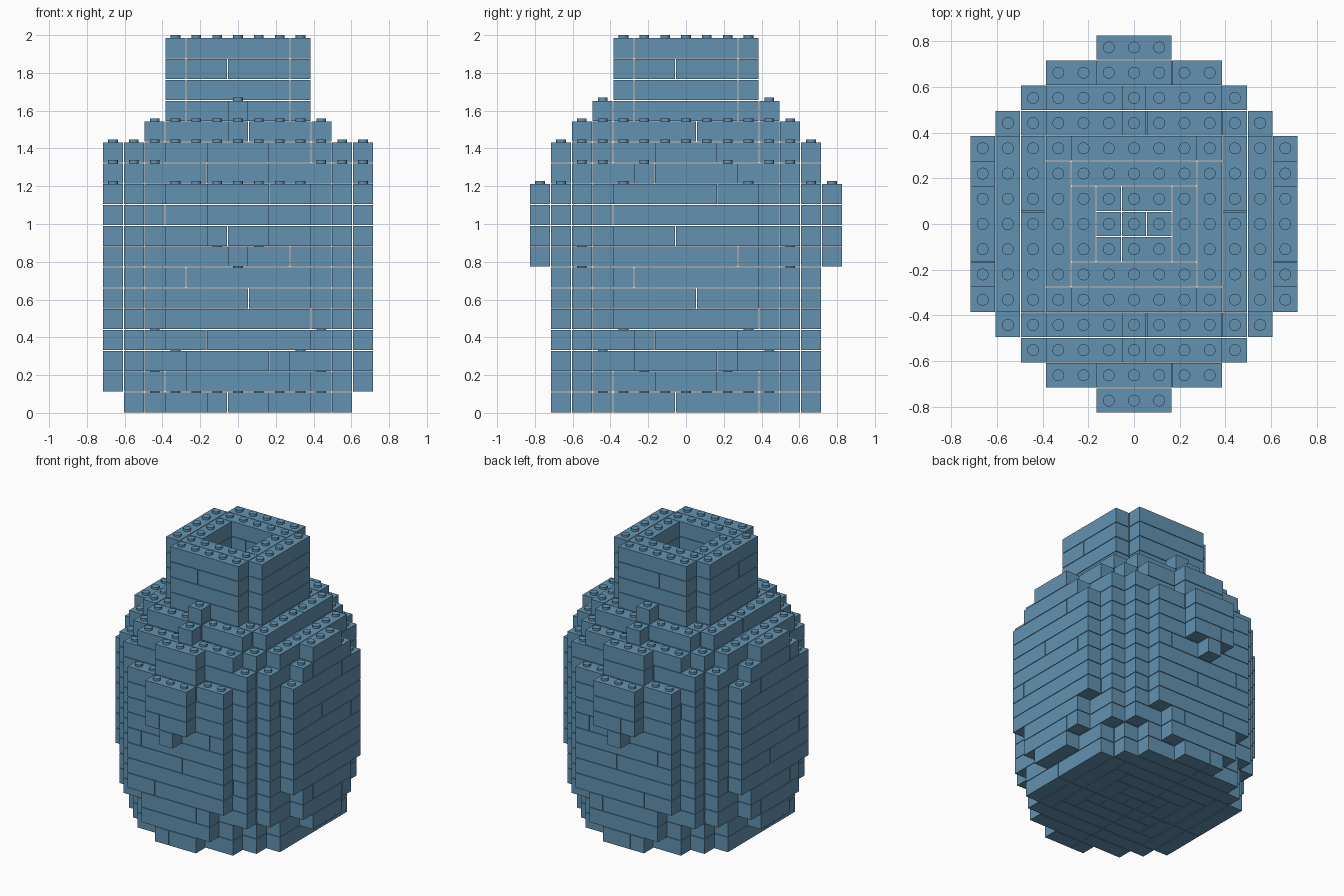
import bpy
import bmesh
import math
from mathutils import Matrix, Vector

cube = bpy.data.objects.get("Cube")
if cube:
    bpy.data.objects.remove(cube, do_unlink=True)

PITCH = 0.1103       # cell width and course height
GAP = 0.004          # joint between bricks
STUD_R, STUD_H = 0.026, 0.015

# Half-width in cells of each row, from the middle row outwards, per course
BASE = ["5555431", "6655432", "6665542", "6665543"]
BELLY = ["6666543"] * 3 + ["66665430"] + ["66665431"] * 3
SHOULDER = ["6665541", "6655431", "444430", "33320"]
NECK = ["3332"] * 3
COURSES = BASE + BELLY + SHOULDER + NECK

blue = bpy.data.materials.new("steel_blue")
blue.use_nodes = True
colour = (0.125, 0.29, 0.44, 1)
blue.diffuse_color = colour
blue.node_tree.nodes["Principled BSDF"].inputs["Base Color"].default_value = colour


def footprint(rows):
    """All cells of a course outline, mirrored in both directions."""
    cells = set()
    for r, width in enumerate(rows):
        for x in range(-int(width), int(width) + 1):
            cells |= {(x, r), (x, -r)}
    return cells


def hollow(cells):
    """Keep a wall two cells thick."""
    near = [(dx, dy) for dx in range(-2, 3) for dy in range(-2, 3)
            if abs(dx) + abs(dy) <= 2]
    return {(x, y) for x, y in cells
            if any((x + dx, y + dy) not in cells for dx, dy in near)}


def brick_runs(cells, course):
    """Group cells into straight bricks that follow the wall, with staggered joints."""
    along_x = {c for c in cells if abs(c[1]) >= abs(c[0])}
    for group, axis in ((along_x, 0), (cells - along_x, 1)):
        run = []
        for c in sorted(group, key=lambda c: (c[1 - axis], c[axis])):
            joins = run and c[1 - axis] == run[-1][1 - axis] and c[axis] == run[-1][axis] + 1
            joint_here = (c[axis] + course * 3) % 8 == 0
            if run and (not joins or joint_here):
                yield run[0], run[-1]
                run = []
            run.append(c)
        if run:
            yield run[0], run[-1]


def finish(bm, name):
    mesh = bpy.data.meshes.new(name)
    bm.to_mesh(mesh)
    bm.free()
    mesh.materials.append(blue)
    obj = bpy.data.objects.new(name, mesh)
    bpy.context.collection.objects.link(obj)
    return obj


def add_bricks(bm, cells, course):
    for a, b in brick_runs(cells, course):
        centre = Vector((a[0] + b[0], a[1] + b[1], 2 * course + 1)) * PITCH / 2
        size = [(b[0] - a[0] + 1) * PITCH - GAP, (b[1] - a[1] + 1) * PITCH - GAP, PITCH - GAP]
        bmesh.ops.create_cube(bm, size=1,
                              matrix=Matrix.Translation(centre) @ Matrix.Diagonal(size + [1]))


def add_stud(bm, x, y, course):
    top = (course + 1) * PITCH
    low = top - GAP
    high = top + STUD_H - 0.0004
    bmesh.ops.create_cone(bm, cap_ends=True, segments=16, radius1=STUD_R, radius2=STUD_R,
                          depth=high - low,
                          matrix=Matrix.Translation((x * PITCH, y * PITCH, (low + high) / 2)))


# Solid floor course, hollow courses above it
layers = [footprint(rows) for rows in COURSES]
layers = layers[:1] + [hollow(cells) for cells in layers[1:]]

# Brick courses, one object per section of the vase
start = 0
for name, section in (("base", BASE), ("belly", BELLY), ("shoulder", SHOULDER), ("neck", NECK)):
    bm = bmesh.new()
    for course in range(start, start + len(section)):
        add_bricks(bm, layers[course], course)
    finish(bm, name + "_bricks")
    start += len(section)

# Studs wherever no brick sits on top
bm = bmesh.new()
for course, cells in enumerate(layers):
    above = layers[course + 1] if course + 1 < len(layers) else set()
    for x, y in sorted(cells - above):
        add_stud(bm, x, y, course)
studs = finish(bm, "studs")
bpy.ops.object.select_all(action="DESELECT")
studs.select_set(True)
bpy.context.view_layer.objects.active = studs
bpy.ops.object.shade_smooth_by_angle(angle=math.radians(35))
